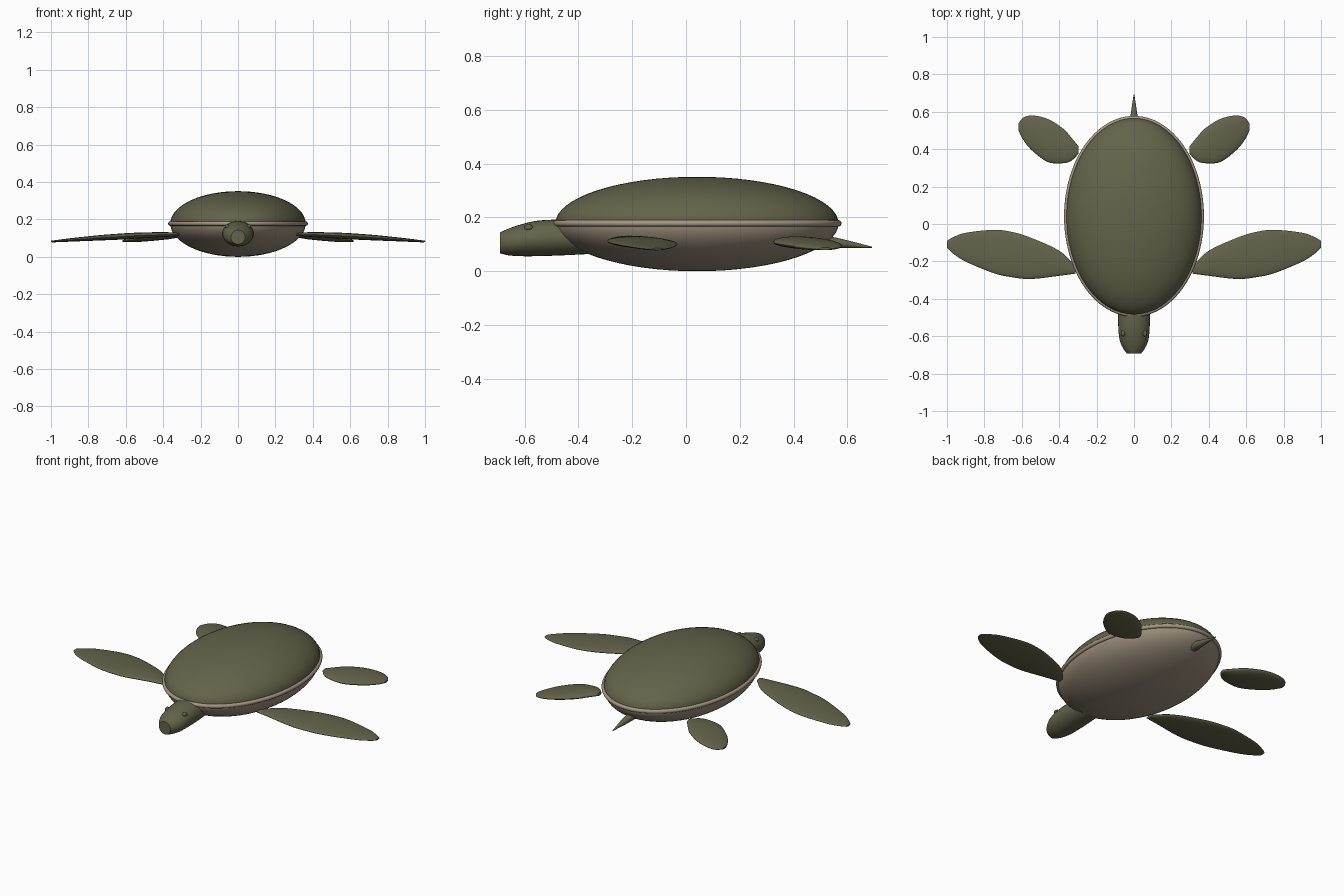
import bpy, bmesh, math
from mathutils import Vector

if "Cube" in bpy.data.objects:
    bpy.data.objects.remove(bpy.data.objects["Cube"])


def material(name, rgb):
    m = bpy.data.materials.new(name)
    m.diffuse_color = (*rgb, 1)
    m.use_nodes = True
    m.node_tree.nodes["Principled BSDF"].inputs["Base Color"].default_value = m.diffuse_color
    return m


OLIVE = material("olive skin", (0.125, 0.125, 0.07))
BEIGE = material("belly beige", (0.33, 0.27, 0.20))
TAN = material("rim tan", (0.37, 0.31, 0.225))


def finish(name, bm, mat):
    bmesh.ops.recalc_face_normals(bm, faces=bm.faces)
    for f in bm.faces:
        f.smooth = True
    for e in bm.edges:
        if len(e.link_faces) == 2 and e.calc_face_angle(0) > math.radians(50):
            e.smooth = False
    me = bpy.data.meshes.new(name)
    bm.to_mesh(me)
    bm.free()
    me.materials.append(mat)
    ob = bpy.data.objects.new(name, me)
    bpy.context.collection.objects.link(ob)
    return ob


def spline(pts, steps=6):
    """Smooth curve through tuples of any length."""
    out = []
    pts = [Vector(p) for p in pts]
    for i in range(len(pts) - 1):
        a, b, c, d = (pts[max(0, min(len(pts) - 1, i + k))] for k in (-1, 0, 1, 2))
        for s in range(steps):
            t = s / steps
            out.append(0.5 * (2 * b + (c - a) * t + (2 * a - 5 * b + 4 * c - d) * t ** 2
                              + (3 * b - 3 * c + d - a) * t ** 3))
    return out + [pts[-1]]


def loft(name, stations, place, mat, n=28):
    """Elliptical sections; station = position, (side, height, half width, half height)."""
    bm = bmesh.new()
    path = zip(spline([(s[0], s[1], s[2]) for s in stations]),
               spline([(s[3], s[4]) for s in stations]))
    rings = []
    for (pos, side, z), (w, h) in path:
        rings.append([bm.verts.new(place(pos, side + w * math.cos(2 * math.pi * k / n),
                                         z + h * math.sin(2 * math.pi * k / n)))
                      for k in range(n)])
    for a, b in zip(rings, rings[1:]):
        for k in range(n):
            bm.faces.new((a[k], a[(k + 1) % n], b[(k + 1) % n], b[k]))
    bm.faces.new(rings[0])
    bm.faces.new(rings[-1])
    return finish(name, bm, mat)


def ellipsoid(name, centre, radii, mat, half=0):
    bm = bmesh.new()
    bmesh.ops.create_uvsphere(bm, u_segments=64, v_segments=32, radius=1)
    if half:
        bmesh.ops.delete(bm, geom=[v for v in bm.verts if v.co.z * half < -1e-4], context='VERTS')
    for v in bm.verts:
        v.co = Vector(centre) + Vector(a * b for a, b in zip(v.co, radii))
    return finish(name, bm, mat)


# Shell: dome, belly and rim
CY, CZ = 0.041, 0.178
ellipsoid("shell_dome", (0, CY, CZ), (0.362, 0.526, 0.173), OLIVE, 1)
ellipsoid("shell_belly", (0, CY, CZ), (0.362, 0.526, 0.178), BEIGE, -1)

bm = bmesh.new()
N, M, R = 96, 12, 0.012
rim = []
for i in range(N):
    u = 2 * math.pi * i / N
    ring = []
    for j in range(M):
        v = 2 * math.pi * j / M
        o = R * math.cos(v)
        ring.append(bm.verts.new(((0.362 + o) * math.cos(u), CY + (0.525 + o) * math.sin(u),
                                  CZ + R * math.sin(v))))
    rim.append(ring)
for i in range(N):
    a, b = rim[i], rim[(i + 1) % N]
    for j in range(M):
        bm.faces.new((a[j], a[(j + 1) % M], b[(j + 1) % M], b[j]))
finish("shell_rim", bm, TAN)


# Head with blunt snout, and tail
def along_y(p, s, z):
    return (s, p, z)


loft("head", [(-0.36, 0, 0.122, 0.075, 0.058), (-0.46, 0, 0.125, 0.084, 0.066),
              (-0.55, 0, 0.122, 0.084, 0.066), (-0.62, 0, 0.114, 0.077, 0.058),
              (-0.665, 0, 0.108, 0.058, 0.048), (-0.692, 0, 0.105, 0.038, 0.038)],
     along_y, OLIVE)
loft("tail", [(0.49, 0, 0.112, 0.028, 0.024), (0.57, 0, 0.104, 0.02, 0.018),
              (0.692, 0, 0.089, 0.002, 0.002)], along_y, OLIVE)

# Flippers and eyes, mirrored left and right
FRONT = [(0.312, -0.245, 0.12, 0.02, 0.008), (0.40, -0.21, 0.119, 0.067, 0.013),
         (0.55, -0.184, 0.113, 0.11, 0.016), (0.65, -0.164, 0.107, 0.121, 0.016),
         (0.75, -0.147, 0.101, 0.116, 0.014), (0.90, -0.124, 0.09, 0.077, 0.009),
         (0.97, -0.114, 0.084, 0.042, 0.006), (1.0, -0.108, 0.082, 0.018, 0.004)]
REAR = [(0.297, 0.395, 0.115, 0.02, 0.009), (0.335, 0.4, 0.114, 0.062, 0.014),
        (0.38, 0.418, 0.111, 0.093, 0.018), (0.46, 0.446, 0.104, 0.115, 0.019),
        (0.54, 0.484, 0.095, 0.096, 0.016), (0.59, 0.508, 0.088, 0.062, 0.01),
        (0.617, 0.518, 0.084, 0.02, 0.005)]
for side, sx in (("right", 1), ("left", -1)):
    def along_x(p, s, z, sx=sx):
        return (sx * p, s, z)
    loft("front_flipper_" + side, FRONT, along_x, OLIVE)
    loft("rear_flipper_" + side, REAR, along_x, OLIVE)
    ellipsoid("eye_" + side, (sx * 0.058, -0.585, 0.162), (0.012, 0.016, 0.012), OLIVE)
